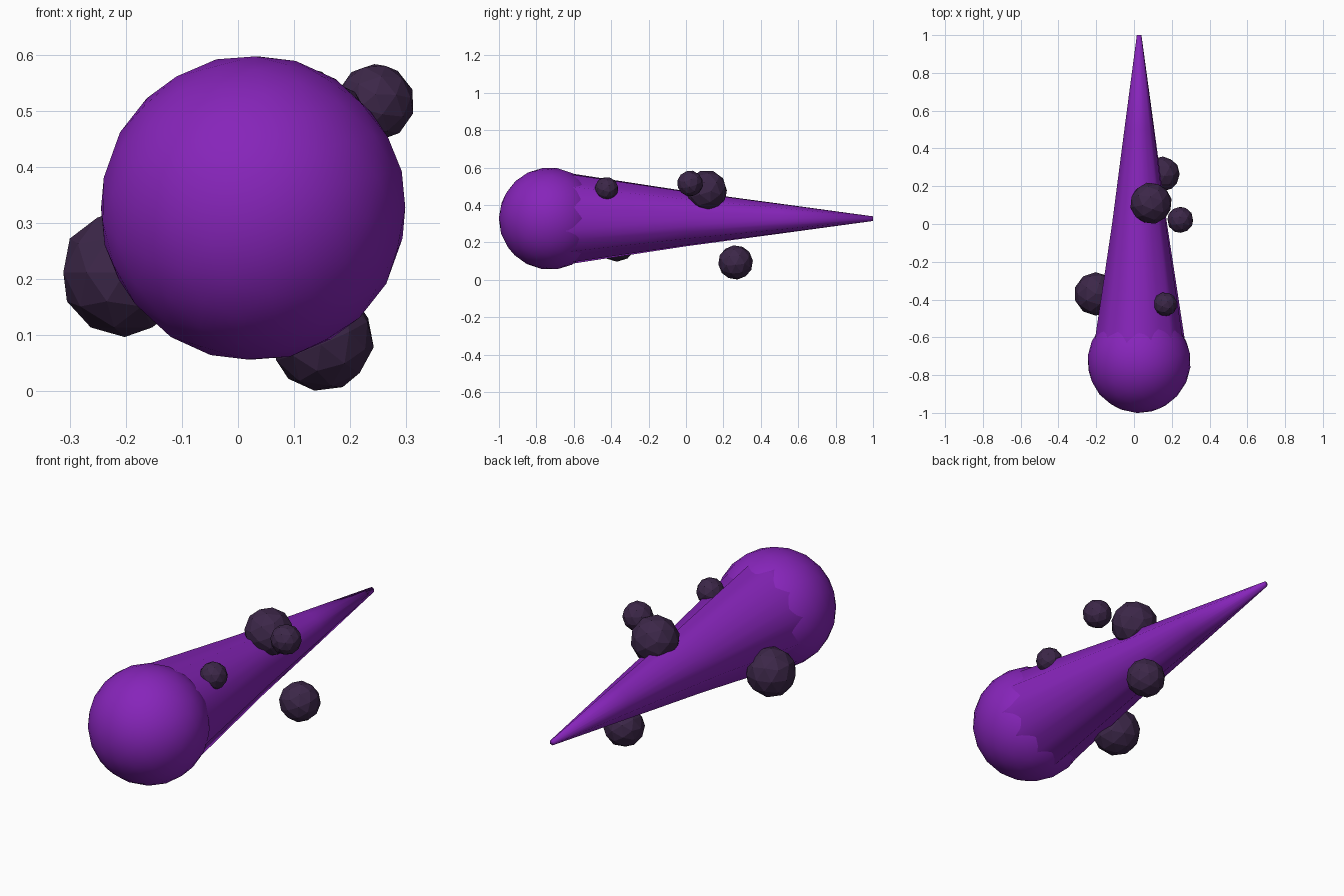
import bpy
import bmesh
import math
import random
from mathutils import Vector

cube = bpy.data.objects.get("Cube")
if cube:
    bpy.data.objects.remove(cube, do_unlink=True)


def material(name, rgb):
    mat = bpy.data.materials.new(name)
    mat.use_nodes = True
    mat.diffuse_color = (*rgb, 1)
    mat.node_tree.nodes["Principled BSDF"].inputs["Base Color"].default_value = (*rgb, 1)
    return mat


purple = material("vivid_purple", (0.24, 0.018, 0.49))
dark = material("dark_plum", (0.045, 0.02, 0.065))


def finish(name, bm, mat, smooth):
    mesh = bpy.data.meshes.new(name)
    bmesh.ops.recalc_face_normals(bm, faces=bm.faces[:])
    for face in bm.faces:
        face.smooth = smooth
    bm.to_mesh(mesh)
    bm.free()
    mesh.materials.append(mat)
    obj = bpy.data.objects.new(name, mesh)
    bpy.context.collection.objects.link(obj)
    return obj


def ball(name, centre, radius, detail, mat, smooth, turn=(0, 0, 0)):
    bm = bmesh.new()
    bmesh.ops.create_icosphere(bm, subdivisions=detail, radius=radius)
    obj = finish(name, bm, mat, smooth)
    obj.location = centre
    obj.rotation_euler = turn
    return obj


# Round head at the front
AXIS_X, AXIS_Z = 0.027, 0.327
ball("head", (AXIS_X, -0.728, AXIS_Z), 0.273, 3, purple, True, (0.3, 0.2, 0.1))

# Long fluted tail: rings along y, each ring sharing the same uneven ridges
SIDES = 24
random.seed(4)
ridges = [1 + (0.05 if i % 2 else -0.05) + random.uniform(-0.03, 0.03)
          for i in range(SIDES)]
stations = [(-0.72, 0.25), (-0.6, 0.232), (0.0, 0.143), (0.5, 0.078), (1.0, 0.012)]
bm = bmesh.new()
rings = []
for y, radius in stations:
    ring = []
    for i, ridge in enumerate(ridges):
        a = math.tau * i / SIDES
        r = radius * ridge
        ring.append(bm.verts.new((AXIS_X + r * math.cos(a), y, AXIS_Z + r * math.sin(a))))
    rings.append(ring)
for low, high in zip(rings, rings[1:]):
    for i in range(SIDES):
        j = (i + 1) % SIDES
        bm.faces.new((low[i], low[j], high[j], high[i]))
bm.faces.new(rings[0])
bm.faces.new(rings[-1])
finish("tail", bm, purple, True)

# Loose dark rocks drifting around the tail
rocks = {
    "large_rock_right": ((-0.202, -0.37, 0.212), 0.115),
    "large_rock_top": ((0.09, 0.11, 0.477), 0.111),
    "small_rock_left": ((0.245, 0.022, 0.515), 0.07),
    "low_rock": ((0.15, 0.265, 0.093), 0.093),
    "small_rock_front": ((0.165, -0.425, 0.487), 0.064),
}
for n, (name, (centre, radius)) in enumerate(rocks.items()):
    ball(name, centre, radius, 2, dark, False, (0.7 * n, 0.4 * n, 0.5 * n))
